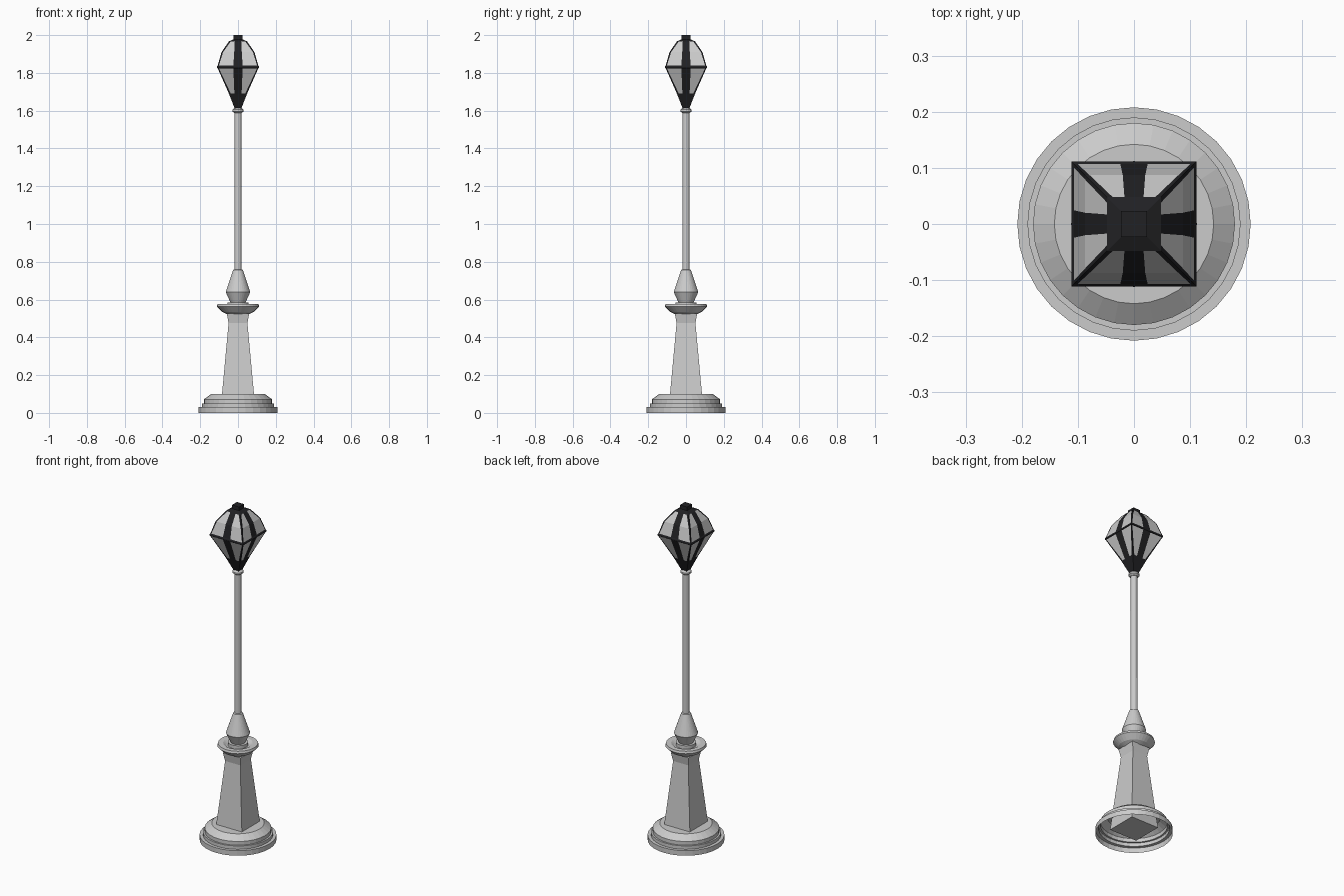
import bpy
from math import sin, cos, pi

if "Cube" in bpy.data.objects:
    bpy.data.objects.remove(bpy.data.objects["Cube"])

black = bpy.data.materials.new("black_metal")
black.diffuse_color = (0.015, 0.015, 0.017, 1)
black.use_nodes = True
black.node_tree.nodes["Principled BSDF"].inputs["Base Color"].default_value = black.diffuse_color


def make(name, verts, faces, mat=None):
    me = bpy.data.meshes.new(name)
    me.from_pydata(verts, [], faces)
    me.update()
    ob = bpy.data.objects.new(name, me)
    bpy.context.collection.objects.link(ob)
    if mat:
        me.materials.append(mat)
    return ob


def lathe(name, profile, n=32, bottom=True, mat=None):
    """Revolve (half width, z) points; n=4 gives an axis-aligned square."""
    k, a0 = (2 ** 0.5, pi / 4) if n == 4 else (1, 0)
    verts = [(r * k * cos(a0 + 2 * pi * i / n), r * k * sin(a0 + 2 * pi * i / n), z)
             for r, z in profile for i in range(n)]
    faces = [(j * n + i, j * n + (i + 1) % n, (j + 1) * n + (i + 1) % n, (j + 1) * n + i)
             for j in range(len(profile) - 1) for i in range(n)]
    faces.append(tuple(range(len(verts) - n, len(verts))))
    if bottom:
        faces.append(tuple(range(n - 1, -1, -1)))
    return make(name, verts, faces, mat)


def panels(name, rows, columns, mat=None):
    """Strips on four sides; rows are (half, corner width, centre half width, z)."""
    verts, faces = [], []
    for q in range(4):
        c, s = cos(q * pi / 2), sin(q * pi / 2)
        for (h0, c0, m0, z0), (h1, c1, m1, z1) in zip(rows, rows[1:]):
            lo = [-h0, c0 - h0, -m0, m0, h0 - c0, h0]
            hi = [-h1, c1 - h1, -m1, m1, h1 - c1, h1]
            for i in columns:
                b = len(verts)
                for x, h, z in ((lo[i], h0, z0), (lo[i + 1], h0, z0),
                                (hi[i + 1], h1, z1), (hi[i], h1, z1)):
                    verts.append((x * c + h * s, x * s - h * c, z))
                faces.append((b, b + 1, b + 2, b + 3))
    return make(name, verts, faces, mat)


# Stepped round base, open underneath
lathe("base", [(0.208, 0), (0.208, 0.03), (0.19, 0.03), (0.19, 0.05),
               (0.18, 0.05), (0.18, 0.072), (0.142, 0.10)], 32, bottom=False)

# Square tapered pedestal with flared top
lathe("pedestal", [(0.091, 0.03), (0.05, 0.475), (0.059, 0.525)], 4)

# Dish and neck
lathe("dish", [(0.05, 0.518), (0.083, 0.535), (0.112, 0.564), (0.108, 0.577),
               (0.08, 0.577), (0.062, 0.565), (0.055, 0.565), (0.055, 0.585)])

# Vase-shaped pole foot, pole and collar
lathe("pole_foot", [(0.038, 0.58), (0.065, 0.64), (0.026, 0.757), (0.018, 0.76)])
lathe("pole", [(0.019, 0.755), (0.018, 1.60)], 16)
lathe("collar", [(0.02, 1.588), (0.03, 1.596), (0.03, 1.605), (0.02, 1.615)], 16)

# Lantern: glass panes between corner and centre bars
rows = [(0.048, 0.010, 0.019, 1.69), (0.11, 0.006, 0.025, 1.83),
        (0.087, 0.008, 0.020, 1.91), (0.048, 0.010, 0.017, 1.967)]
panels("glass_panes", rows, (1, 3))
panels("lantern_bars", rows, (0, 2, 4), black)

# Black lantern foot, waist band and cap
lathe("lantern_foot", [(0.017, 1.61), (0.048, 1.69)], 4, mat=black)
lathe("waist_band", [(0.107, 1.824), (0.111, 1.827), (0.111, 1.834), (0.107, 1.84)], 4, mat=black)
lathe("lantern_cap", [(0.048, 1.967), (0.023, 1.978), (0.023, 2.0)], 4, mat=black)
